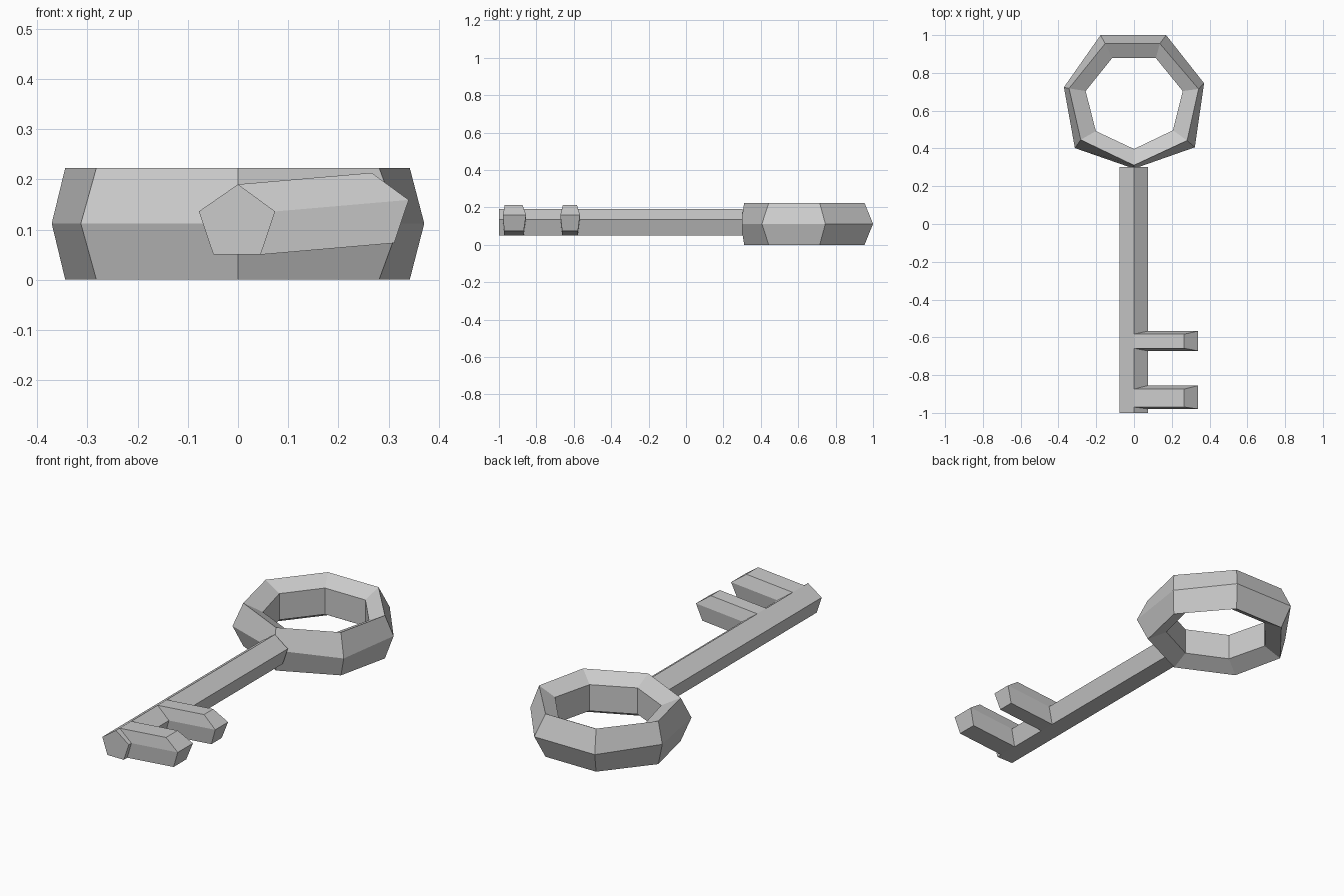
import bpy, bmesh
from mathutils import Vector

if "Cube" in bpy.data.objects:
    bpy.data.objects.remove(bpy.data.objects["Cube"])


def finish(name, bm):
    bmesh.ops.recalc_face_normals(bm, faces=bm.faces)
    me = bpy.data.meshes.new(name)
    bm.to_mesh(me)
    bm.free()
    ob = bpy.data.objects.new(name, me)
    bpy.context.collection.objects.link(ob)
    return ob


def bridge(bm, a, b):
    # Quads joining two equal closed loops
    n = len(a)
    return [bm.faces.new((a[i], a[(i + 1) % n], b[(i + 1) % n], b[i])) for i in range(n)]


# Bow: seven-sided ring with a flattened pentagon section (slightly hand-shaped)
outer = [(0, .293), (.322, .406), (.371, .745), (.17, 1), (-.177, 1), (-.371, .724), (-.313, .402)]
middle = [(0, .311), (.281, .442), (.342, .715), (.137, .955), (-.153, .955), (-.344, .718), (-.282, .446)]
inner = [(0, .397), (.206, .496), (.258, .704), (.116, .878), (-.116, .878), (-.256, .704), (-.202, .492)]
bm = bmesh.new()
section = [(outer, .112), (middle, .223), (inner, .18), (inner, .044), (middle, 0)]
loops = [[bm.verts.new((x, y, z)) for x, y in pts] for pts, z in section]
for i in range(5):
    bridge(bm, loops[i], loops[(i + 1) % 5])
finish("bow_ring", bm)

# Shaft: pentagon prism, with two teeth extruded from its right-hand faces
profile = [(0, .19), (.074, .136), (.045, .05), (-.049, .05), (-.078, .136)]
# y of each tooth edge along the ridge, side corner and underside
tooth_1 = [(-.969, -.979, -.972), (-.874, -.855, -.868)]
tooth_2 = [(-.658, -.672, -.662), (-.583, -.567, -.578)]
stations = [(-1, -1, -1)] + tooth_1 + tooth_2 + [(.302, .302, .302)]
bm = bmesh.new()
rings = []
for ridge, corner, under in stations:
    ys = (ridge, corner, under, under, corner)
    rings.append([bm.verts.new((x, y, z)) for (x, z), y in zip(profile, ys)])
strips = [bridge(bm, a, b) for a, b in zip(rings, rings[1:])]
bm.faces.new(rings[0])
bm.faces.new(rings[-1])
for k in (1, 3):
    faces = strips[k][:2]
    ext = bmesh.ops.extrude_face_region(bm, geom=faces)["geom"]
    verts = [v for v in ext if isinstance(v, bmesh.types.BMVert)]
    bmesh.ops.translate(bm, verts=verts, vec=Vector((.266, 0, .023)))
    old = [f for f in faces if f.is_valid]
    if old:
        bmesh.ops.delete(bm, geom=old, context='FACES')
finish("shaft_with_teeth", bm)
